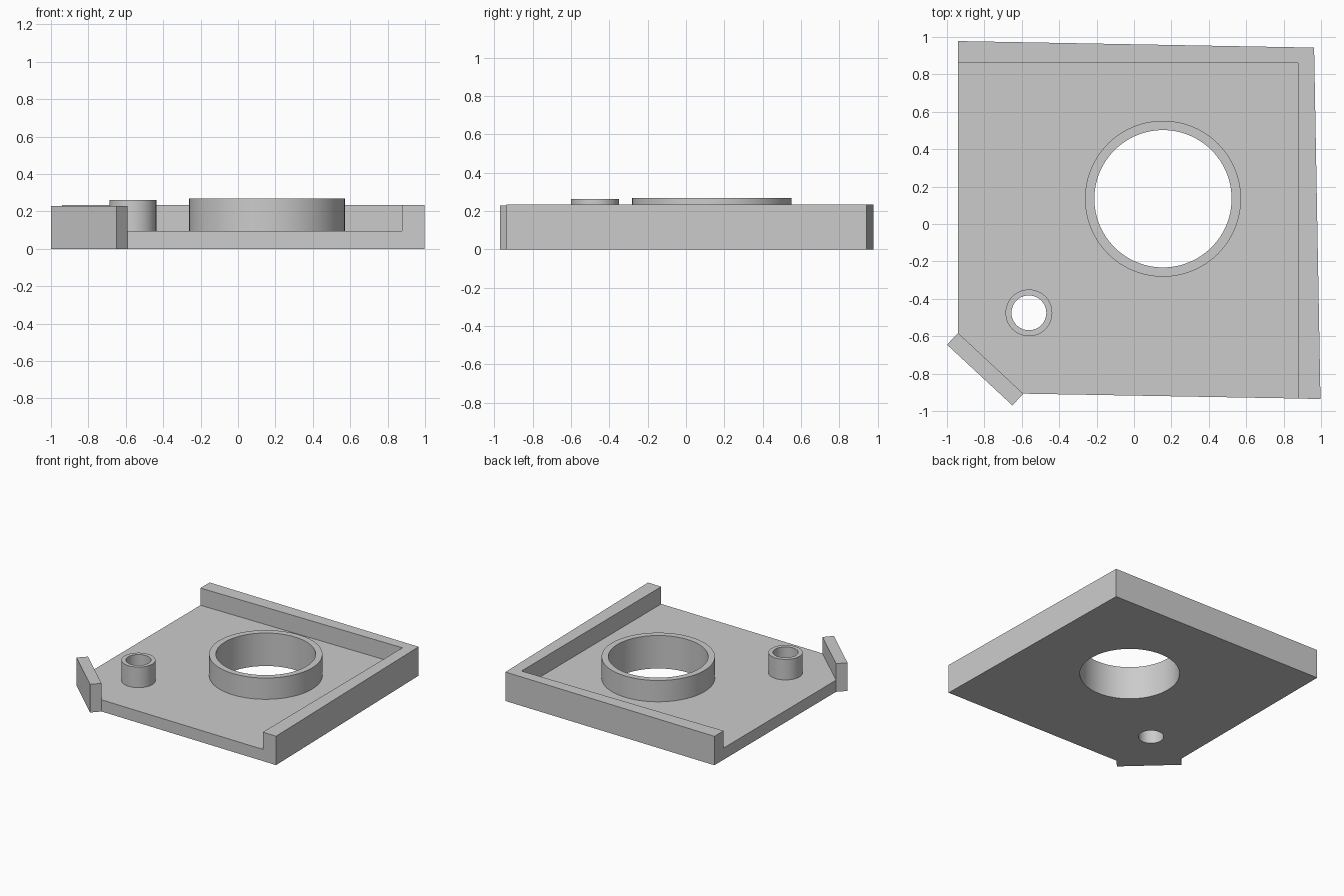
import bpy
import bmesh
from math import cos, sin, tau, radians

cube = bpy.data.objects.get("Cube")
if cube:
    bpy.data.objects.remove(cube, do_unlink=True)

grey = bpy.data.materials.new("plain grey")
grey.use_nodes = True
colour = (0.6, 0.6, 0.6, 1)
grey.diffuse_color = colour
grey.node_tree.nodes["Principled BSDF"].inputs["Base Color"].default_value = colour


def circle(centre, radius, sides=96):
    return [(centre[0] + radius * cos(tau * i / sides),
             centre[1] + radius * sin(tau * i / sides)) for i in range(sides)]


def slab(name, loops, bottom, top):
    """Extrude a flat outline; every loop after the first is a hole."""
    curve = bpy.data.curves.new(name, "CURVE")
    curve.dimensions = "2D"
    curve.fill_mode = "BOTH"
    curve.extrude = (top - bottom) / 2
    for loop in loops:
        spline = curve.splines.new("POLY")
        spline.points.add(len(loop) - 1)
        for point, (x, y) in zip(spline.points, loop):
            point.co = (x, y, 0, 1)
        spline.use_cyclic_u = True
    source = bpy.data.objects.new(name + " outline", curve)
    bpy.context.collection.objects.link(source)
    bpy.context.view_layer.update()
    evaluated = source.evaluated_get(bpy.context.evaluated_depsgraph_get())
    mesh = bpy.data.meshes.new_from_object(evaluated)
    bpy.data.objects.remove(source, do_unlink=True)

    # Weld caps to sides, merge the caps' triangles and lift into place
    bm = bmesh.new()
    bm.from_mesh(mesh)
    bmesh.ops.remove_doubles(bm, verts=bm.verts, dist=0.0001)
    bmesh.ops.translate(bm, verts=bm.verts, vec=(0, 0, (top + bottom) / 2))
    bmesh.ops.recalc_face_normals(bm, faces=bm.faces)
    bm.to_mesh(mesh)
    bm.free()
    mesh.materials.clear()
    mesh.materials.append(grey)
    mesh.name = name
    obj = bpy.data.objects.new(name, mesh)
    bpy.context.collection.objects.link(obj)
    bpy.ops.object.select_all(action="DESELECT")
    obj.select_set(True)
    bpy.context.view_layer.objects.active = obj
    bpy.ops.object.shade_smooth_by_angle(angle=radians(30))
    return obj


FLOOR = 0.095
big, small = (0.155, 0.135), (-0.562, -0.475)
big_hole, small_hole = circle(big, 0.367), circle(small, 0.093)

# Shared corners of the plan
west, chamfer_a, chamfer_b = (-0.94, 0.86), (-0.94, -0.583), (-0.592, -0.907)
inner_front, inner_back = (0.876, -0.933), (0.876, 0.86)

# Floor with two through holes
slab("floor_plate", [[west, chamfer_a, chamfer_b, inner_front, inner_back],
                     big_hole, small_hole], 0, FLOOR)

# L-shaped wall along the back and left sides, slightly tapered outside
slab("corner_wall", [[west, inner_back, inner_front, (0.997, -0.936),
                      (0.963, 0.943), (-0.94, 0.978)]], 0, 0.235)

# Short wall across the clipped corner
slab("diagonal_wall", [[chamfer_a, (-1.0, -0.645), (-0.65, -0.97),
                        chamfer_b]], 0, 0.229)

# Raised collars around the holes
slab("large_collar", [circle(big, 0.417), big_hole], FLOOR, 0.268)
slab("small_collar", [circle(small, 0.125), small_hole], FLOOR, 0.262)
